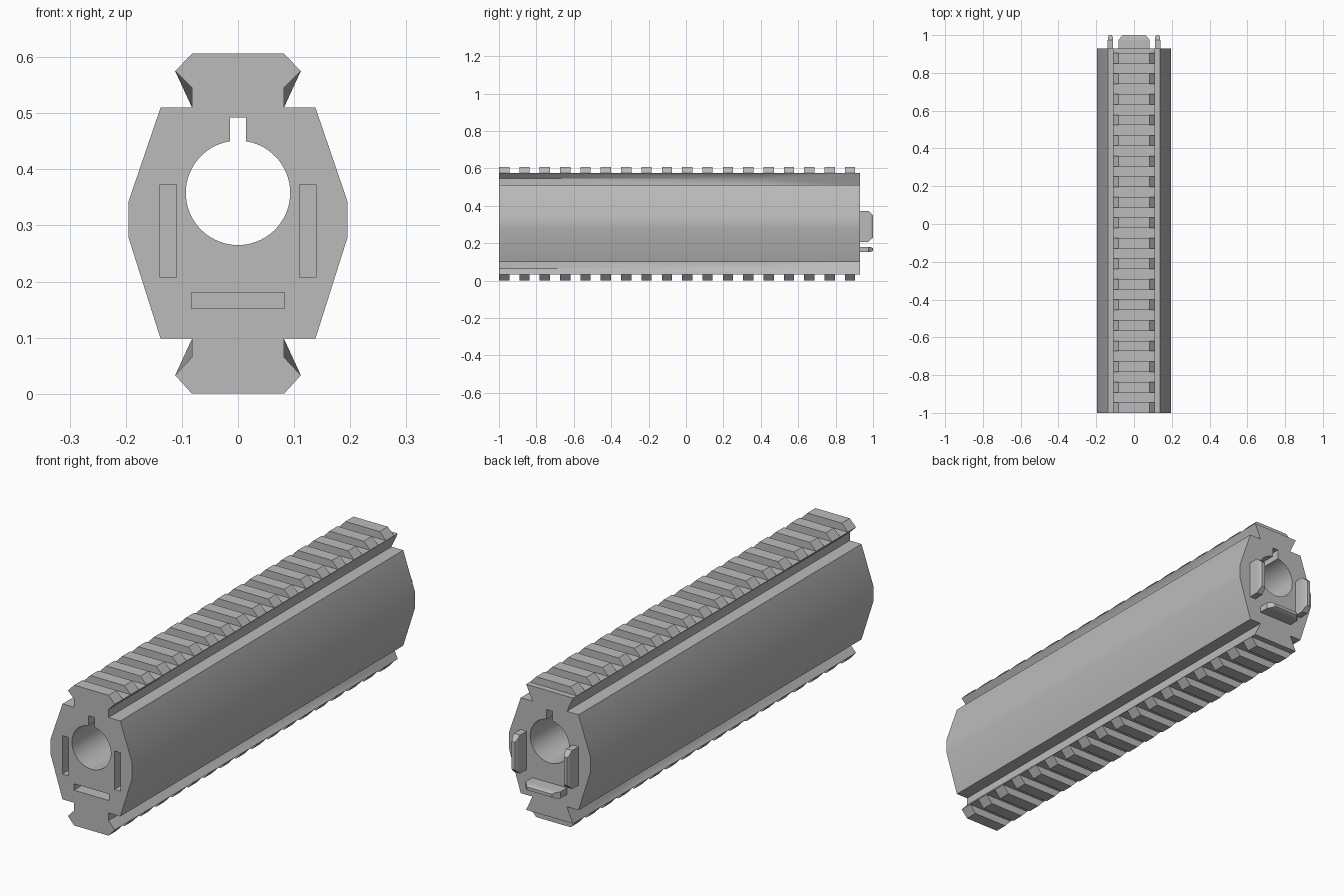
import bpy
import bmesh
import math

cube = bpy.data.objects.get("Cube")
if cube:
    bpy.data.objects.remove(cube, do_unlink=True)

FRONT, TWIST, BACK = -1.0, 0.42, 0.93

grey = bpy.data.materials.new("plain grey")
grey.use_nodes = True
colour = (0.5, 0.5, 0.5, 1)
grey.diffuse_color = colour
grey.node_tree.nodes["Principled BSDF"].inputs["Base Color"].default_value = colour


def finish(bm, name):
    bmesh.ops.recalc_face_normals(bm, faces=bm.faces)
    mesh = bpy.data.meshes.new(name)
    bm.to_mesh(mesh)
    bm.free()
    mesh.materials.append(grey)
    obj = bpy.data.objects.new(name, mesh)
    bpy.context.collection.objects.link(obj)
    return obj


def loft(bm, rings):
    """Skin a list of rings, given as (y, [(x, z), ...]), and cap both ends."""
    loops = [[bm.verts.new((x, y, z)) for x, z in pts] for y, pts in rings]
    n = len(loops[0])
    for a, b in zip(loops, loops[1:]):
        for i in range(n):
            j = (i + 1) % n
            bm.faces.new((a[i], a[j], b[j], b[i]))
    bm.faces.new(loops[0])
    bm.faces.new(loops[-1])


def rect(x, z, hx, hz):
    return [(x - hx, z - hz), (x + hx, z - hz), (x + hx, z + hz), (x - hx, z + hz)]


# Body: right half of the section, top to bottom, mirrored to the left
half = [(.112, .575), (.082, .545), (.082, .51), (.138, .51), (.195, .343),
        (.195, .278), (.138, .098), (.082, .098), (.082, .065), (.112, .033)]
undercuts = (1, 8)
half_back = list(half)
for k in undercuts:
    # the rail undercut fills in to a straight slope at the back end
    (x0, z0), (x1, z1) = half[k - 1], half[k + 1]
    half_back[k] = ((x0 + x1) / 2, (z0 + z1) / 2)


def mirrored(pts):
    return pts + [(-x, z) for x, z in reversed(pts)]


bm = bmesh.new()
n = 2 * len(half)
corners = {k for u in undercuts for k in (u, n - 1 - u)}
rings = [(FRONT, half), (TWIST, half), (BACK, half_back)]
a, b, c = [[bm.verts.new((x, y, z)) for x, z in mirrored(p)] for y, p in rings]
for i in range(n):
    j = (i + 1) % n
    bm.faces.new((a[i], a[j], b[j], b[i]))
    if i in corners:
        bm.faces.new((b[i], c[i], c[j]))
        bm.faces.new((b[i], c[j], b[j]))
    elif j in corners:
        bm.faces.new((b[j], c[j], c[i]))
        bm.faces.new((b[j], c[i], b[i]))
    else:
        bm.faces.new((b[i], b[j], c[j], c[i]))
bm.faces.new(a)
bm.faces.new(c)
body = finish(bm, "handguard_body")

# Cutters: keyed bore, and three sockets in the front face
R, CZ, KEY = .093, .358, .014
gap = math.asin(KEY / R)
start, sweep = math.pi / 2 + gap, 2 * math.pi - 2 * gap
bore = [(R * math.cos(start + sweep * i / 64), CZ + R * math.sin(start + sweep * i / 64))
        for i in range(65)]
bore += [(KEY, .492), (-KEY, .492)]
slots = [(-.1245, .29, .0145, .083), (.1245, .29, .0145, .083), (0, .166, .083, .014)]

bm = bmesh.new()
loft(bm, [(FRONT - .1, bore), (BACK + .1, bore)])
for s in slots:
    loft(bm, [(FRONT - .1, rect(*s)), (FRONT + .08, rect(*s))])
cutter = finish(bm, "cutter")
cutter.hide_render = True

cut = body.modifiers.new("cut", "BOOLEAN")
cut.object = cutter
cut.operation = "DIFFERENCE"
cut.solver = "EXACT"
bpy.context.view_layer.objects.active = body
body.select_set(True)
bpy.ops.object.modifier_apply(modifier=cut.name)
bpy.data.objects.remove(cutter, do_unlink=True)
bpy.ops.object.shade_smooth_by_angle(angle=math.radians(30))


# Rail teeth: a row of trapezoid ridges above and below
def teeth(name, base, tip):
    bm = bmesh.new()
    section = [(-.112, base), (.112, base), (.082, tip), (-.082, tip)]
    for i in range(18):
        y = FRONT + i * .1088
        loft(bm, [(y, section), (y + .055, section)])
    finish(bm, name)


teeth("top_rail_teeth", .575, .606)
teeth("bottom_rail_teeth", .033, 0)

# Back tabs: tapered plugs that match the sockets
for name, (x, z, hx, hz) in zip(("right_tab", "left_tab", "bottom_tab"), slots):
    wide = hx > hz

    def inset(long, thin):
        return rect(x, z, hx - (long if wide else thin), hz - (thin if wide else long))

    bm = bmesh.new()
    loft(bm, [(BACK, inset(0, 0)), (.975, inset(0, 0)),
              (.99, inset(.014, .002)), (1.0, inset(.023, .007))])
    finish(bm, name)
